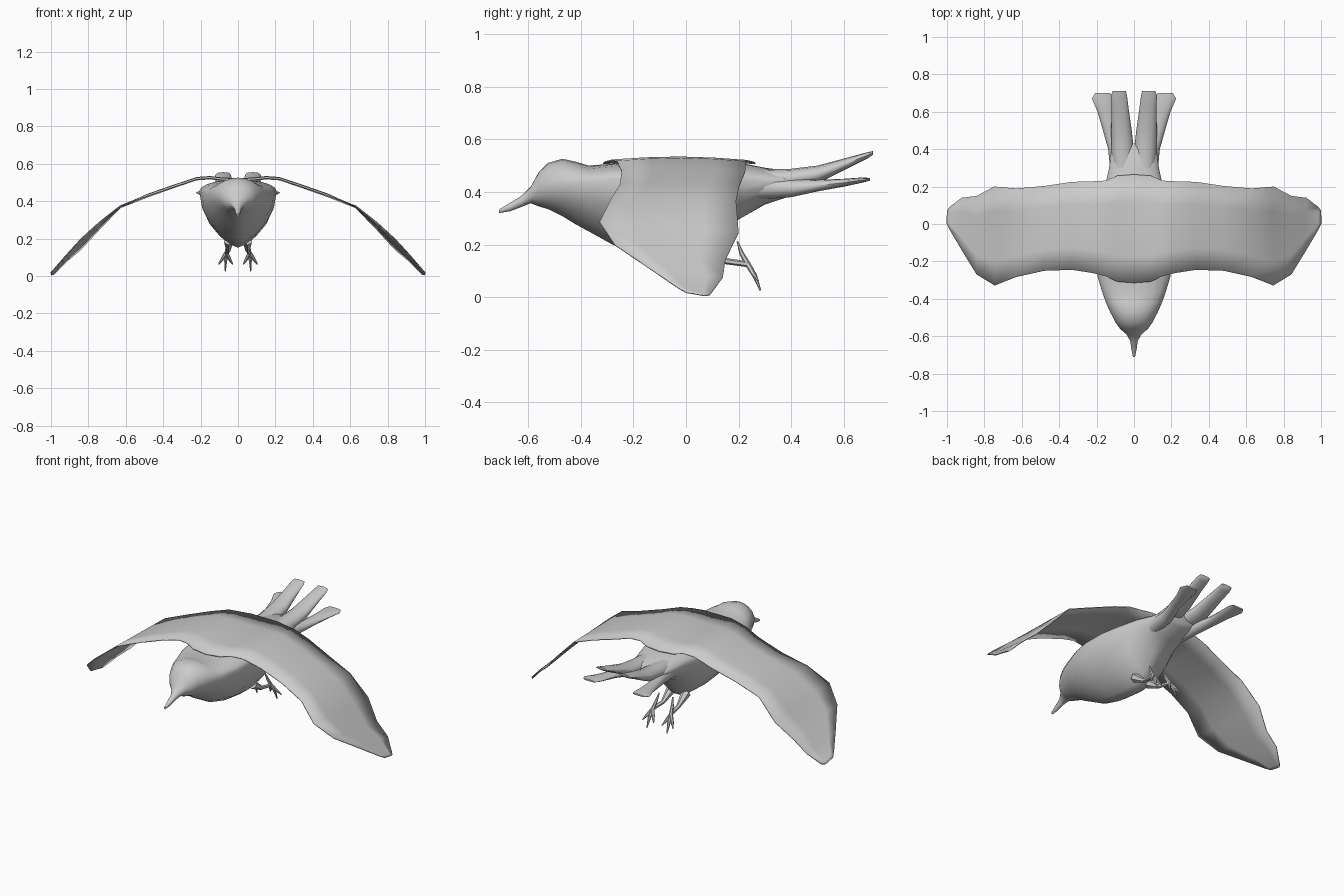
import bpy, bmesh
from math import sin, cos, pi
from mathutils import Vector

if "Cube" in bpy.data.objects:
    bpy.data.objects.remove(bpy.data.objects["Cube"])


def finish(name, bm, angle=1.0):
    bmesh.ops.recalc_face_normals(bm, faces=bm.faces[:])
    me = bpy.data.meshes.new(name)
    bm.to_mesh(me)
    bm.free()
    ob = bpy.data.objects.new(name, me)
    bpy.context.collection.objects.link(ob)
    bpy.ops.object.select_all(action='DESELECT')
    ob.select_set(True)
    bpy.context.view_layer.objects.active = ob
    bpy.ops.object.shade_smooth_by_angle(angle=angle)
    return ob


def loft(bm, rings):
    loops = [[bm.verts.new(p) for p in r] for r in rings]
    n = len(loops[0])
    for a, b in zip(loops, loops[1:]):
        for i in range(n):
            j = (i + 1) % n
            bm.faces.new((a[i], a[j], b[j], b[i]))
    bm.faces.new(loops[0])
    bm.faces.new(loops[-1])


def tube(bm, pts, radii, n=6):
    pts = [Vector(p) for p in pts]
    rings = []
    for i, p in enumerate(pts):
        d = (pts[min(i + 1, len(pts) - 1)] - pts[max(i - 1, 0)]).normalized()
        u = d.cross(Vector((1, 0, 0))).normalized()
        v = d.cross(u)
        rings.append([p + radii[i] * (u * cos(2 * pi * k / n) + v * sin(2 * pi * k / n))
                      for k in range(n)])
    loft(bm, rings)


# Body with head and beak: y, top z, bottom z, half width, z of widest point
sections = [
    (-.71, .334, .32, .006, .328), (-.67, .358, .326, .014, .343),
    (-.625, .385, .343, .02, .366), (-.59, .42, .357, .04, .39),
    (-.56, .475, .345, .075, .41), (-.525, .51, .335, .1, .425),
    (-.47, .526, .308, .128, .43), (-.42, .515, .277, .15, .435),
    (-.37, .5, .25, .168, .44), (-.28, .507, .2, .195, .45),
    (-.18, .514, .17, .207, .455), (-.05, .516, .152, .205, .455),
    (.05, .516, .155, .192, .45), (.12, .515, .195, .175, .45),
    (.2, .512, .295, .155, .45), (.3, .492, .352, .133, .44),
    (.4, .478, .385, .12, .44), (.43, .465, .41, .1, .44),
]
N = 20
rings = []
for y, top, bot, w, mid in sections:
    ring = []
    for k in range(N):
        c, s = cos(2 * pi * k / N), sin(2 * pi * k / N)
        # The belly side narrows to a keel on the wide sections
        p = 1 + (.45 if s < 0 and w > .12 and y < .25 else 0)
        x = w * abs(c) ** p * (1 if c > 0 else -1)
        ring.append((x, y, mid + s * ((top - mid) if s > 0 else (mid - bot))))
    rings.append(ring)
bm = bmesh.new()
loft(bm, rings)
finish("body", bm)

# Wings: x, front y, front z, back y, back z
wing = [
    (0, -.315, .508, .265, .508), (.09, -.308, .514, .258, .512),
    (.15, -.28, .521, .232, .519), (.22, -.262, .516, .228, .514),
    (.33, -.245, .48, .225, .477), (.48, -.25, .428, .203, .424),
    (.63, -.283, .375, .19, .365), (.745, -.328, .285, .2, .245),
    (.84, -.27, .198, .15, .142), (.92, -.14, .11, .14, .075),
    (.985, -.03, .035, .09, .008), (1, .0, .018, .07, .006),
]
bm = bmesh.new()
rows = []
full = [(-a, *r) for a, *r in wing[:0:-1]] + wing
for x, yf, zf, yb, zb in full:
    rows.append([bm.verts.new((x, yf + (yb - yf) * t, zf + (zb - zf) * t
                               + (.012 * sin(pi * t) if abs(x) < .6 else 0)))
                 for t in (0, .25, .5, .75, 1)])
for a, b in zip(rows, rows[1:]):
    for i in range(4):
        bm.faces.new((a[i], b[i], b[i + 1], a[i + 1]))
wings = finish("wings", bm)
sol = wings.modifiers.new("thickness", 'SOLIDIFY')
sol.thickness = .005
sol.offset = 0

# Tail feathers: x, y, z, half width, half height
inner = [(.06, .26, .44, .05, .045), (.061, .4, .45, .06, .038),
         (.067, .5, .466, .055, .034), (.075, .62, .512, .046, .02),
         (.08, .69, .539, .042, .012), (.079, .71, .548, .036, .007)]
outer = [(.08, .26, .42, .045, .05), (.1, .4, .414, .038, .034),
         (.13, .5, .424, .036, .022), (.152, .6, .435, .043, .015),
         (.17, .67, .445, .055, .01), (.168, .7, .448, .04, .005)]
# Legs and feet
hip, ankle, foot = (.05, .07, .19), (.052, .15, .137), (.062, .235, .125)
toes = [[(.085, .255, .09), (.104, .275, .062)],
        [(.066, .262, .08), (.068, .283, .025)],
        [(.045, .255, .09), (.028, .275, .062)],
        [(.055, .212, .165), (.046, .195, .212)]]
for side, sgn in (("left", -1), ("right", 1)):
    for label, path in (("inner", inner), ("outer", outer)):
        bm = bmesh.new()
        loft(bm, [[(sgn * (x + w * cos(2 * pi * k / 12)), y, z + h * sin(2 * pi * k / 12))
                   for k in range(12)] for x, y, z, w, h in path])
        finish(f"{side}_{label}_tail_feather", bm)
    flip = lambda p: (p[0] * sgn, p[1], p[2])
    bm = bmesh.new()
    tube(bm, [flip(p) for p in (hip, ankle, foot)], (.028, .012, .011))
    for mid, tip in toes:
        tube(bm, [flip(p) for p in (foot, mid, tip)], (.011, .009, .003))
    finish(f"{side}_leg", bm)
